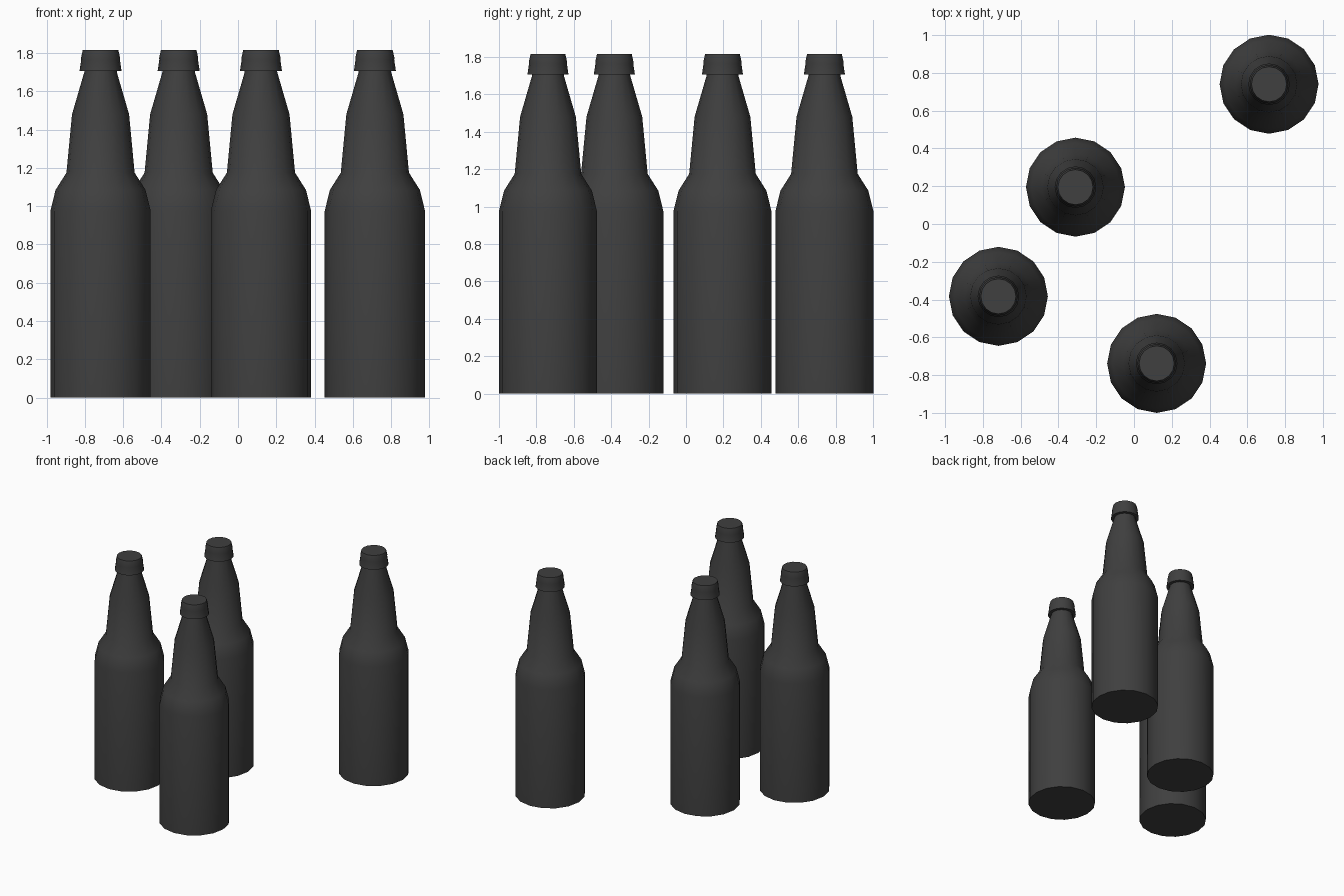
import bpy
import bmesh
from math import cos, sin, tau, radians

if "Cube" in bpy.data.objects:
    bpy.data.objects.remove(bpy.data.objects["Cube"])

SIDES = 16

# (radius, height) profiles, listed bottom to top
BOTTLE = [(0.262, 0), (0.262, 0.975), (0.235, 1.085), (0.178, 1.175),
          (0.149, 1.48), (0.085, 1.70), (0.082, 1.77)]
CAP = [(0.083, 1.705), (0.110, 1.705), (0.101, 1.765), (0.102, 1.775), (0.093, 1.815)]
SPOTS = [(0.715, 0.74), (-0.31, 0.195), (-0.718, -0.383), (0.12, -0.738)]

dark = bpy.data.materials.new("dark_glass")
dark.diffuse_color = (0.05, 0.05, 0.05, 1)
dark.use_nodes = True
dark.node_tree.nodes["Principled BSDF"].inputs["Base Color"].default_value = dark.diffuse_color


def lathe(name, profile, spot, cap_bottom, cap_top):
    """Revolve a profile around the vertical axis and place it at a spot."""
    bm = bmesh.new()
    rings = [[bm.verts.new((r * cos(tau * i / SIDES), r * sin(tau * i / SIDES), z))
              for i in range(SIDES)] for r, z in profile]
    for low, high in zip(rings, rings[1:]):
        for i in range(SIDES):
            j = (i + 1) % SIDES
            bm.faces.new((low[i], low[j], high[j], high[i]))
    if cap_bottom:
        bm.faces.new(rings[0][::-1])
    if cap_top:
        bm.faces.new(rings[-1])
    mesh = bpy.data.meshes.new(name)
    bm.to_mesh(mesh)
    bm.free()
    mesh.materials.append(dark)
    obj = bpy.data.objects.new(name, mesh)
    obj.location = (*spot, 0)
    bpy.context.collection.objects.link(obj)
    bpy.ops.object.select_all(action='DESELECT')
    obj.select_set(True)
    bpy.context.view_layer.objects.active = obj
    bpy.ops.object.shade_smooth_by_angle(angle=radians(50))
    return obj


# Four bottles, each with a crown cap
for n, spot in enumerate(SPOTS, 1):
    lathe(f"bottle_{n}", BOTTLE, spot, True, False)
    lathe(f"bottle_cap_{n}", CAP, spot, False, True)
